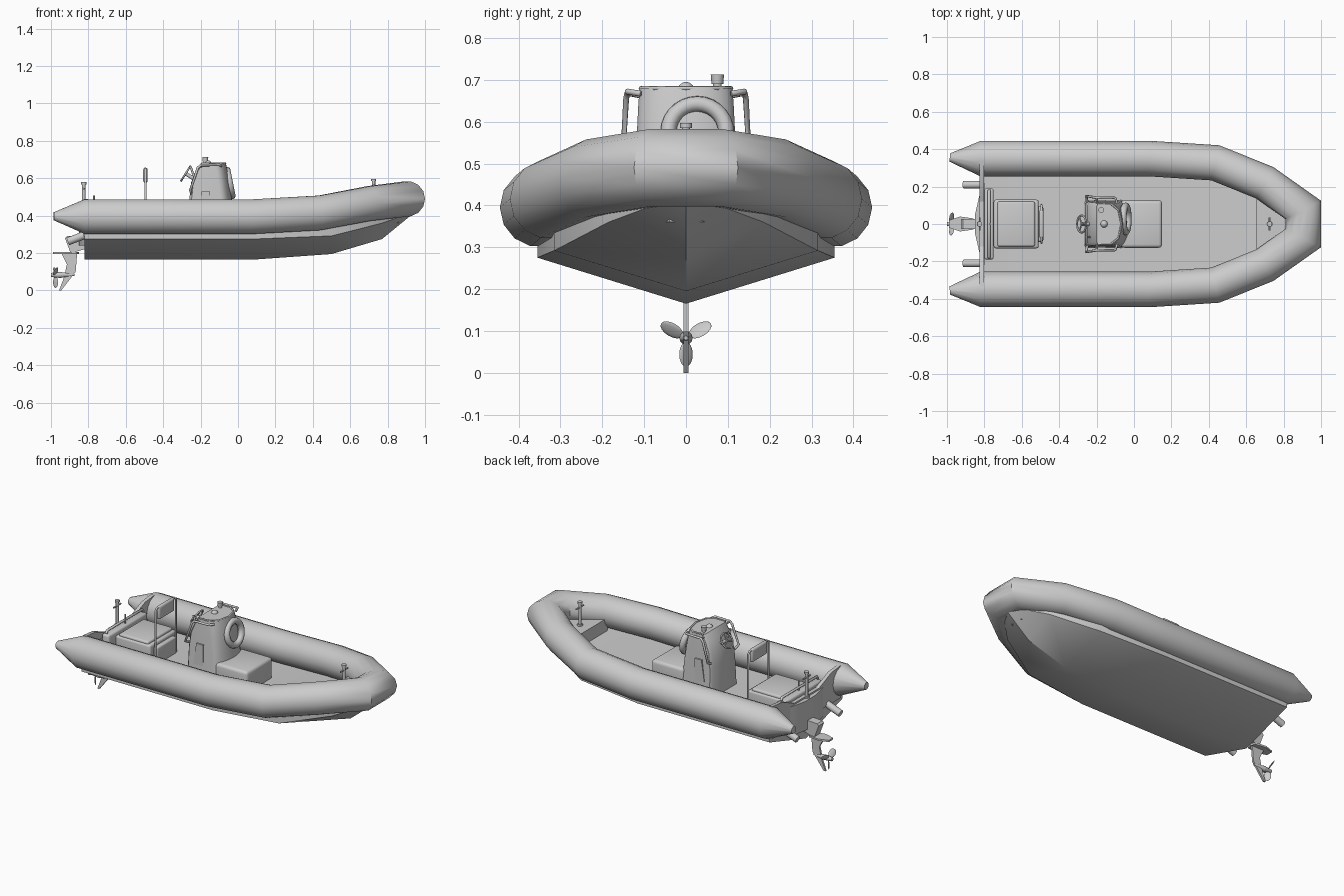
import bpy, bmesh, math
from math import sin, cos, pi, radians
from mathutils import Vector, Matrix

if "Cube" in bpy.data.objects:
    bpy.data.objects.remove(bpy.data.objects["Cube"])


def finish(name, bm, angle=35):
    bmesh.ops.recalc_face_normals(bm, faces=bm.faces)
    me = bpy.data.meshes.new(name)
    bm.to_mesh(me)
    bm.free()
    for p in me.polygons:
        p.use_smooth = True
    me.set_sharp_from_angle(angle=radians(angle))
    ob = bpy.data.objects.new(name, me)
    bpy.context.collection.objects.link(ob)
    return ob


def loft(name, rings, angle=35, closed=True):
    bm = bmesh.new()
    vs = [[bm.verts.new(p) for p in r] for r in rings]
    n = len(rings[0])
    for a, b in zip(vs, vs[1:]):
        for i in range(n):
            j = (i + 1) % n
            bm.faces.new((a[i], a[j], b[j], b[i]))
    bm.faces.new(vs[0])
    bm.faces.new(vs[-1])
    return finish(name, bm, angle)


def prism(name, pts, axis, lo, hi):
    def put(p, t):
        q = list(p)
        q.insert(axis, t)
        return q
    return loft(name, [[put(p, lo) for p in pts], [put(p, hi) for p in pts]], 20)


def box(name, lo, hi, bevel=0.0, seg=3):
    bm = bmesh.new()
    bmesh.ops.create_cube(bm, size=1)
    for v in bm.verts:
        v.co = [l + (c + .5) * (h - l) for l, h, c in zip(lo, hi, v.co)]
    if bevel:
        bmesh.ops.bevel(bm, geom=bm.edges[:], offset=bevel, segments=seg, profile=.5, affect='EDGES')
    return finish(name, bm, 40)


def rod(name, a, b, r1, r2=None, n=12):
    a, b = Vector(a), Vector(b)
    rot = (b - a).to_track_quat('Z', 'Y')
    ring = lambda c, r: [c + rot @ Vector((r * cos(2 * pi * i / n), r * sin(2 * pi * i / n), 0)) for i in range(n)]
    return loft(name, [ring(a, r1), ring(b, r1 if r2 is None else r2)], 40)


def pipe(name, pts, r):
    cu = bpy.data.curves.new(name, 'CURVE')
    cu.dimensions = '3D'
    cu.bevel_depth = r
    cu.bevel_resolution = 2
    cu.use_fill_caps = True
    s = cu.splines.new('POLY')
    s.points.add(len(pts) - 1)
    for p, c in zip(s.points, pts):
        p.co = (*c, 1)
    ob = bpy.data.objects.new(name, cu)
    bpy.context.collection.objects.link(ob)


def torus(name, centre, normal, R, r, n=28, m=10):
    rot = Vector(normal).to_track_quat('Z', 'Y')
    bm = bmesh.new()
    vs = [[bm.verts.new(Vector(centre) + rot @ Vector(((R + r * cos(2 * pi * j / m)) * cos(2 * pi * i / n),
          (R + r * cos(2 * pi * j / m)) * sin(2 * pi * i / n), r * sin(2 * pi * j / m))))
          for j in range(m)] for i in range(n)]
    for i in range(n):
        for j in range(m):
            k, l = (i + 1) % n, (j + 1) % m
            bm.faces.new((vs[i][j], vs[k][j], vs[k][l], vs[i][l]))
    finish(name, bm, 60)


def mirror_y(pts):
    return pts + [(-p[0], *p[1:]) for p in reversed(pts)]


# inflatable tube: mitred rings along one U-shaped path (x, y, z, radius)
half = [(-.985, .355, .397, .022), (-.82, .35, .395, .095), (.08, .35, .395, .095),
        (.435, .327, .415, .095), (.70, .22, .465, .095), (.905, .075, .49, .095)]
path = half + [(x, -y, z, r) for x, y, z, r in reversed(half)]
rings = []
for i, (x, y, z, r) in enumerate(path):
    here = Vector((x, y))
    d1 = (here - Vector(path[i - 1][:2])).normalized() if i else None
    d2 = (Vector(path[i + 1][:2]) - here).normalized() if i < len(path) - 1 else None
    d1, d2 = d1 or d2, d2 or d1
    t = (d1 + d2).normalized()
    wide = r / t.dot(d1)
    rings.append([(x - t.y * wide * cos(a), y + t.x * wide * cos(a), z + r * sin(a))
                  for a in [2 * pi * k / 14 for k in range(14)]])
loft("inflatable_tube", rings, 50)

# V hull with the floor as its top: x, keel z, chine y, chine z, top z
stations = [(-.82, .165, .355, .275, .31), (.08, .165, .355, .275, .31), (.5, .195, .315, .292, .34),
            (.77, .275, .185, .36, .395), (.935, .41, .03, .418, .43)]
loft("hull", [[(x, 0, k), (x, y, c), (x, y, t), (x, -y, t), (x, -y, c)] for x, k, y, c, t in stations], 35)
prism("bow_deck", [(.655, .17), (.86, .04), (.86, -.04), (.655, -.17)], 2, .36, .45)

# transom, well ledge and engine box
prism("transom", mirror_y([(.335, .29), (.335, .49), (.24, .48), (.12, .43)]), 0, -.825, -.803)
prism("transom_hump", [(-.80, .22), (-.825, .16), (-.85, .05), (-.85, -.05), (-.825, -.16), (-.80, -.22)], 2, .24, .42)
box("well_ledge", (-.80, -.19, .30), (-.75, .19, .45), .012)
pipe("ledge_rail", [(-.775, -.18, .455), (-.775, -.17, .47), (-.775, .17, .47), (-.775, .18, .455)], .008)
rod("ledge_pin", (-.77, 0, .45), (-.77, 0, .507), .005)
box("engine_box", (-.75, -.13, .30), (-.51, .13, .43), .012)
box("engine_box_lid", (-.73, -.12, .42), (-.53, .12, .445), .01)
box("engine_box_step", (-.52, -.095, .30), (-.485, .095, .41), .01)

# backrest frame and pad
pipe("backrest_frame", [(-.495, -.1, .31), (-.495, -.1, .635), (-.495, -.085, .65),
                        (-.495, .085, .65), (-.495, .1, .635), (-.495, .1, .31)], .006)
box("backrest_pad", (-.507, -.075, .575), (-.483, .075, .657), .011)

# mooring posts
for name, x, lo, hi in (("stern", -.825, .41, .58), ("bow", .725, .44, .597)):
    rod(name + "_post", (x, 0, lo), (x, 0, hi), .009)
    rod(name + "_post_base", (x, 0, lo), (x, 0, lo + .02), .016)
    rod(name + "_post_cap", (x, 0, hi - .012), (x, 0, hi), .014)
    rod(name + "_post_bar", (x, -.036, hi - .035), (x, .036, hi - .035), .005, n=8)

# console: lofted D-shaped plans (z, aft x, fore x, half width)
plans = []
for z, a, f, w in [(.30, -.265, -.015, .13), (.49, -.26, -.033, .122), (.58, -.25, -.045, .117),
                   (.64, -.225, -.055, .114), (.68, -.20, -.065, .111)]:
    arc = [(f - .06 + .06 * cos(t), w * sin(t), z) for t in [radians(-90 + 15 * k) for k in range(13)]]
    plans.append(arc + [(a + .012, w, z), (a, w - .015, z), (a, -w + .015, z), (a + .012, -w, z)])
loft("console", plans, 40)
box("console_seat", (-.07, -.127, .30), (.15, .127, .44), .018)
for s in (-1, 1):
    side = "left" if s > 0 else "right"
    prism(side + "_console_panel", [(-.215, .40), (-.15, .40), (-.15, .53), (-.195, .53)], 1,
          *sorted((s * .10, s * .129)))
    pipe(side + "_console_rail", [(-.25, s * .118, .52), (-.255, s * .15, .535), (-.215, s * .143, .655),
                                  (-.20, s * .14, .67), (-.10, s * .14, .672), (-.09, s * .108, .667)], .007)
    rod(side + "_rail_bracket", (-.2, s * .14, .668), (-.195, s * .1, .66), .006, n=8)

# console fittings
pipe("windscreen_rim", [(-.195, -.108, .68), (-.125, -.108, .68), (-.083, -.075, .68), (-.067, 0, .68),
                        (-.083, .075, .68), (-.125, .108, .68), (-.195, .108, .68)], .005)
bm = bmesh.new()
bmesh.ops.create_uvsphere(bm, u_segments=16, v_segments=8, radius=.02,
                          matrix=Matrix.Translation((-.16, 0, .675)))
finish("compass_dome", bm, 50)
rod("signal_lamp_stem", (-.175, .075, .67), (-.175, .075, .695), .01)
rod("signal_lamp", (-.175, .075, .69), (-.175, .075, .713), .014, .016)
rod("throttle", (-.235, -.07, .61), (-.255, -.07, .665), .006)
torus("lifebuoy", (-.045, .027, .575), (1, 0, .2), .069, .019)

# steering wheel
hub, axis = Vector((-.28, 0, .625)), Vector((-.85, 0, .53))
torus("steering_wheel_rim", hub, axis, .046, .005, 24, 8)
rod("steering_column", hub, hub - axis * .06, .01)
up = Vector((.53, 0, .85))
for k in range(3):
    a = 2 * pi * k / 3 + pi / 2
    rod("wheel_spoke", hub, hub + (up * sin(a) + Vector((0, 1, 0)) * cos(a)) * .045, .004, n=8)

# stern drive
prism("drive_housing", [(-.82, .295), (-.915, .29), (-.925, .28), (-.895, .2), (-.82, .22)], 1, -.026, .026)
prism("drive_plate", [(-.99, .02), (-.93, .04), (-.86, .03), (-.85, 0), (-.86, -.03), (-.93, -.04), (-.99, -.02)],
      2, .195, .206)
prism("drive_leg", [(-.945, .2), (-.86, .2), (-.868, .1), (-.945, 0), (-.957, 0), (-.93, .07), (-.915, .14)],
      1, -.006, .006)
rod("drive_gearcase", (-.95, 0, .083), (-.875, 0, .083), .016, .005)
rod("propeller_hub", (-1.0, 0, .083), (-.948, 0, .083), .011, .016)
bm = bmesh.new()
for k in range(3):
    m = (Matrix.Translation((-.975, 0, .083)) @ Matrix.Rotation(2 * pi * k / 3, 4, 'X')
         @ Matrix.Translation((0, 0, -.039)) @ Matrix.Rotation(radians(40), 4, 'Z')
         @ Matrix.Diagonal((.004, .021, .03, 1)))
    bmesh.ops.create_uvsphere(bm, u_segments=12, v_segments=8, radius=1, matrix=m)
finish("propeller_blades", bm, 60)

# drain spouts through the transom
for s in (-1, 1):
    rod("drain_spout", (-.81, s * .21, .30), (-.91, s * .21, .262), .021)
